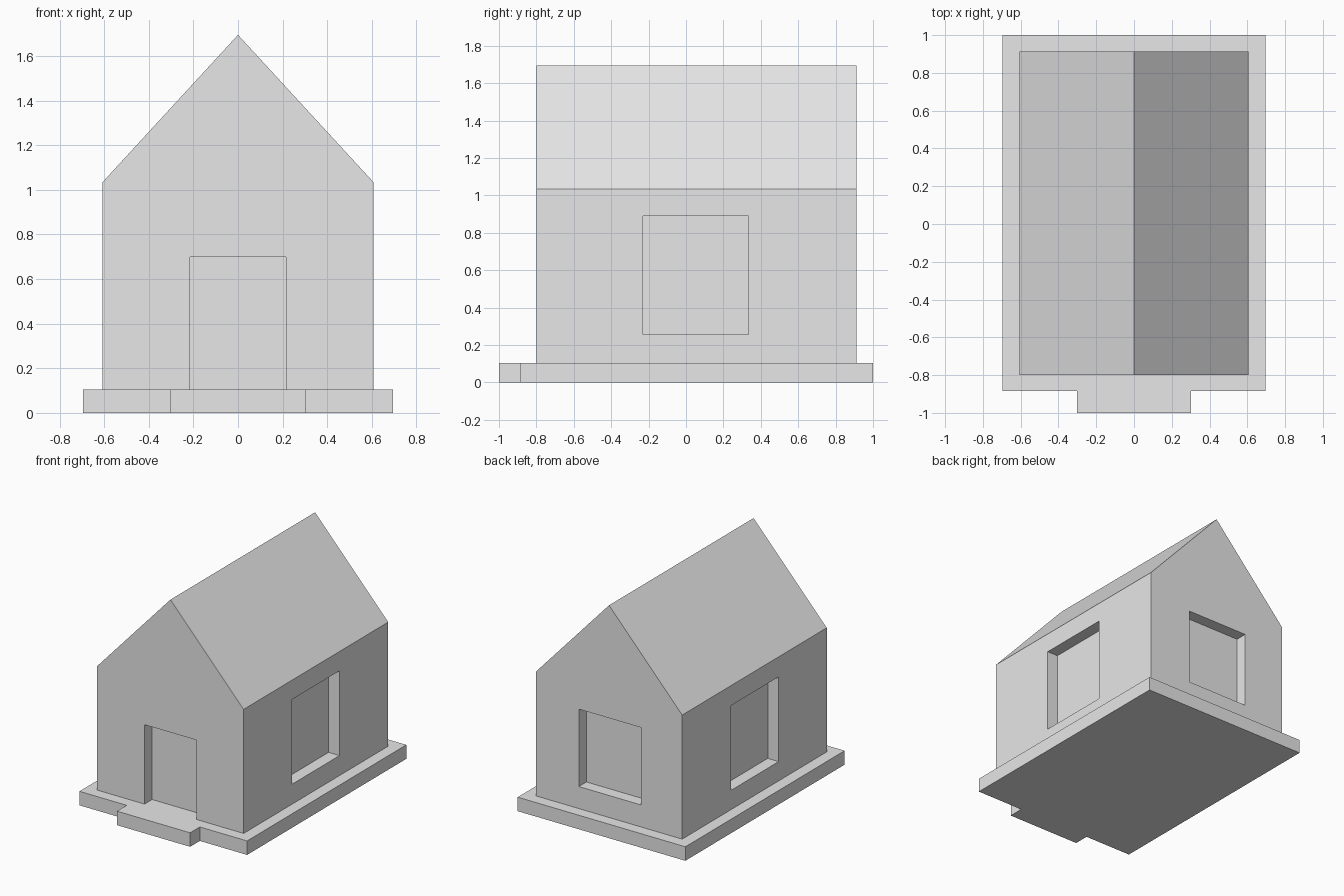
import bpy, bmesh
from mathutils import Vector

if "Cube" in bpy.data.objects:
    bpy.data.objects.remove(bpy.data.objects["Cube"])

# Single plain grey colour
grey = bpy.data.materials.new("light_grey")
grey.diffuse_color = (0.8, 0.8, 0.8, 1.0)
grey.use_nodes = True
grey.node_tree.nodes["Principled BSDF"].inputs["Base Color"].default_value = grey.diffuse_color


def extrude_profile(name, points, direction):
    """Closed solid from a flat outline swept along a direction."""
    bm = bmesh.new()
    face = bm.faces.new([bm.verts.new(p) for p in points])
    swept = bmesh.ops.extrude_face_region(bm, geom=[face], use_keep_orig=True)
    moved = [v for v in swept["geom"] if isinstance(v, bmesh.types.BMVert)]
    bmesh.ops.translate(bm, verts=moved, vec=Vector(direction))
    bmesh.ops.recalc_face_normals(bm, faces=bm.faces)
    mesh = bpy.data.meshes.new(name)
    bm.to_mesh(mesh)
    bm.free()
    mesh.materials.append(grey)
    obj = bpy.data.objects.new(name, mesh)
    bpy.context.collection.objects.link(obj)
    return obj


def box(name, x0, x1, y0, y1, z0, z1):
    outline = [(x0, y0, z0), (x1, y0, z0), (x1, y1, z0), (x0, y1, z0)]
    return extrude_profile(name, outline, (0, 0, z1 - z0))


BASE_TOP = 0.105
X, FRONT, BACK = 0.607, -0.80, 0.912   # house walls
DEPTH, OUT = 0.09, 0.1                 # recess depth, cutter overshoot

# Base slab with a flush door step at the front
base_outline = [(-0.695, -0.885), (-0.303, -0.885), (-0.303, -1.0), (0.303, -1.0),
                (0.303, -0.885), (0.695, -0.885), (0.695, 1.0), (-0.695, 1.0)]
extrude_profile("base_slab", [(x, y, 0) for x, y in base_outline], (0, 0, BASE_TOP))

# House body with gabled roof
gable = [(-X, BASE_TOP), (X, BASE_TOP), (X, 1.035), (0, 1.695), (-X, 1.035)]
house = extrude_profile("house_body", [(x, FRONT, z) for x, z in gable],
                        (0, BACK - FRONT, 0))

# Recesses: door in front, window at the back, one window on each side
cutters = [
    box("door_cutter", -0.215, 0.215, FRONT - OUT, FRONT + DEPTH, 0.0, 0.70),
    box("back_window_cutter", -0.265, 0.25, BACK - DEPTH, BACK + OUT, 0.27, 0.85),
    box("right_window_cutter", X - DEPTH, X + OUT, -0.23, 0.335, 0.255, 0.89),
    box("left_window_cutter", -X - OUT, -X + DEPTH, -0.23, 0.335, 0.25, 0.885),
]
for cutter in cutters:
    cutter.hide_render = True
    mod = house.modifiers.new(cutter.name, 'BOOLEAN')
    mod.operation = 'DIFFERENCE'
    mod.solver = 'EXACT'
    mod.object = cutter

# Bake the recesses and drop the cutters
bpy.context.view_layer.update()
evaluated = house.evaluated_get(bpy.context.evaluated_depsgraph_get())
cut_mesh = bpy.data.meshes.new_from_object(evaluated)
house.modifiers.clear()
house.data = cut_mesh
for cutter in cutters:
    bpy.data.objects.remove(cutter)
